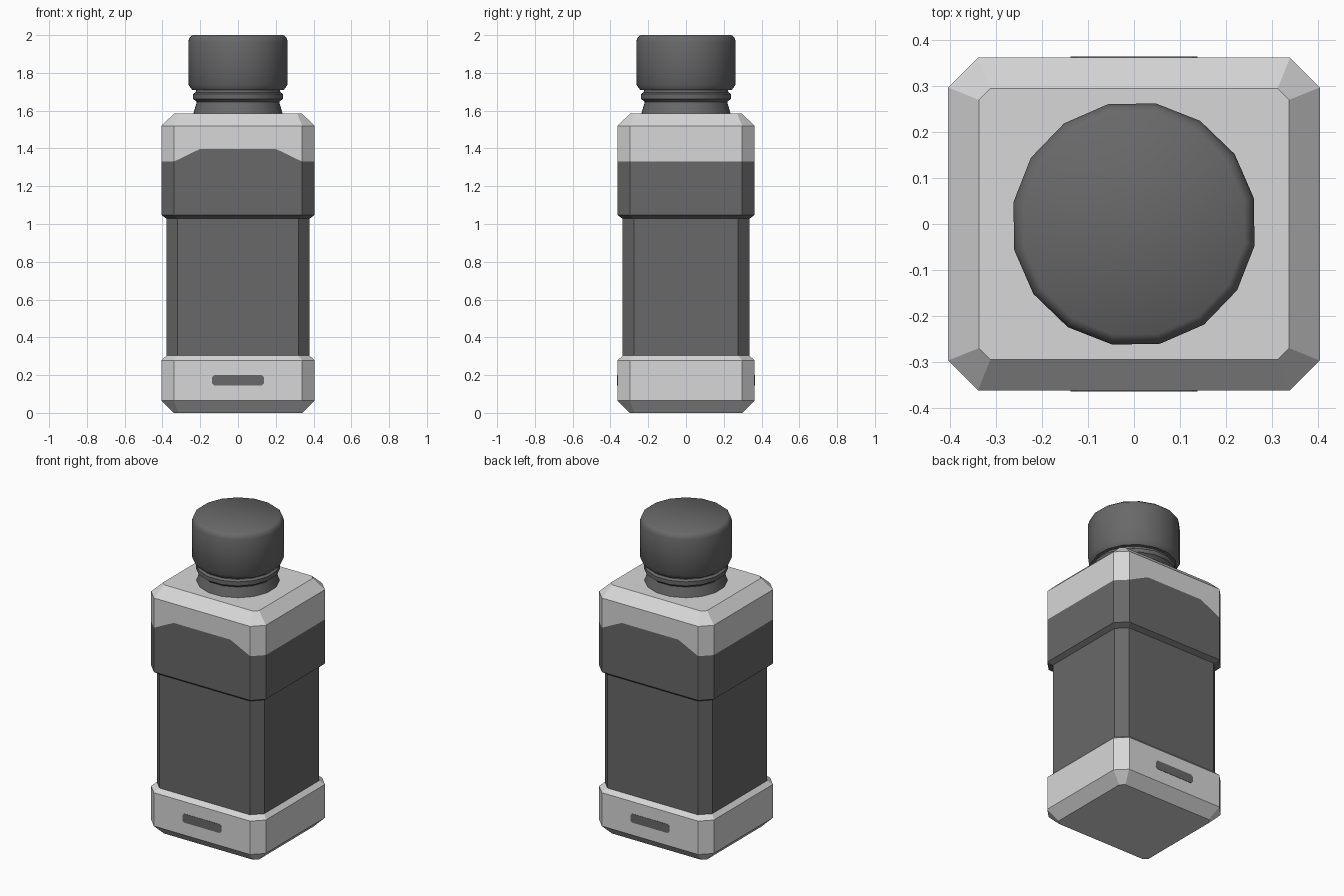
import bpy, bmesh, math
from mathutils import Vector

if "Cube" in bpy.data.objects:
    bpy.data.objects.remove(bpy.data.objects["Cube"])


def material(name, v):
    m = bpy.data.materials.new(name)
    m.diffuse_color = (v, v, v, 1)
    m.use_nodes = True
    m.node_tree.nodes["Principled BSDF"].inputs["Base Color"].default_value = m.diffuse_color
    return m


LIGHT = material("light grey", 0.68)
DARK = material("dark grey", 0.14)


def make_object(name, bm, mats):
    bmesh.ops.recalc_face_normals(bm, faces=bm.faces[:])
    me = bpy.data.meshes.new(name)
    bm.to_mesh(me)
    bm.free()
    for m in mats:
        me.materials.append(m)
    ob = bpy.data.objects.new(name, me)
    bpy.context.collection.objects.link(ob)
    return ob


def loft(bm, rings):
    """Skin a stack of equal-length point rings and close both ends."""
    loops = [[bm.verts.new(p) for p in r] for r in rings]
    for a, b in zip(loops, loops[1:]):
        n = len(a)
        for i in range(n):
            bm.faces.new((a[i], a[(i + 1) % n], b[(i + 1) % n], b[i]))
    bm.faces.new(loops[0][::-1])
    bm.faces.new(loops[-1])


def chamfered_rect(z, inset, c):
    x, y = 0.405 - inset, 0.3625 - inset
    return [(x, c - y, z), (x, y - c, z), (x - c, y, z), (c - x, y, z),
            (-x, y - c, z), (-x, c - y, z), (c - x, -y, z), (x - c, -y, z)]


def circle(z, r, n=16, turn=math.radians(12.3)):
    return [(r * math.cos(turn + i * math.tau / n),
             r * math.sin(turn + i * math.tau / n), z) for i in range(n)]


# Bottle body: base, recessed middle and shoulder in one chamfered loft
bm = bmesh.new()
loft(bm, [chamfered_rect(*p) for p in [
    (0, 0.065, 0.025), (0.065, 0, 0.065), (0.278, 0, 0.065),
    (0.303, 0.026, 0.06), (1.028, 0.026, 0.06), (1.048, 0, 0.065),
    (1.33, 0, 0.065), (1.52, 0, 0.065), (1.585, 0.067, 0.025)]])
bm.normal_update()

# Cut the raised colour edge into the front and back of the shoulder
slope = 0.068 / 0.14
cuts = [(Vector((0, 0, 1.398)), Vector((0, 0, 1))),
        (Vector((0.34, 0, 1.33)), Vector((slope, 0, 1))),
        (Vector((-0.34, 0, 1.33)), Vector((-slope, 0, 1)))]
for co, no in cuts:
    faces = [f for f in bm.faces if abs(f.normal.y) > 0.95
             and 1.33 < f.calc_center_median().z < 1.52]
    geom = faces + list({e for f in faces for e in f.edges}) \
        + list({v for f in faces for v in f.verts})
    bmesh.ops.bisect_plane(bm, geom=geom, plane_co=co, plane_no=no.normalized())
    bm.normal_update()

# Dark between base and colour edge, light elsewhere
for f in bm.faces:
    c = f.calc_center_median()
    top = 1.33
    if abs(f.normal.y) > 0.95:
        top = max(1.33, min(1.398, 1.33 + slope * (0.34 - abs(c.x))))
    f.material_index = 1 if 0.303 < c.z < top else 0
make_object("bottle_body", bm, [LIGHT, DARK])

# Rounded slots on the front and back of the base
for name, s in (("front_slot", -1), ("back_slot", 1)):
    hx, hz, c, zc = 0.138, 0.028, 0.012, 0.173
    outline = [(hx, c - hz), (hx, hz - c), (hx - c, hz), (c - hx, hz),
               (-hx, hz - c), (-hx, c - hz), (c - hx, -hz), (hx - c, -hz)]
    bm = bmesh.new()
    loft(bm, [[(x, s * y, zc + z) for x, z in outline]
              for y in (0.3605, 0.3645)])
    make_object(name, bm, [DARK])

# Neck with a raised ring, and the screw cap
turned = {
    "neck": [(1.575, 0.243), (1.585, 0.24), (1.645, 0.222), (1.653, 0.228),
             (1.662, 0.243), (1.688, 0.243), (1.697, 0.228), (1.73, 0.222)],
    "cap": [(1.71, 0.247), (1.738, 0.267), (1.967, 0.267),
            (1.988, 0.26), (2.0, 0.245)],
}
for name, profile in turned.items():
    bm = bmesh.new()
    loft(bm, [circle(z, r) for z, r in profile])
    ob = make_object(name, bm, [DARK])
    bpy.ops.object.select_all(action='DESELECT')
    ob.select_set(True)
    bpy.context.view_layer.objects.active = ob
    bpy.ops.object.shade_smooth_by_angle(angle=math.radians(40))
